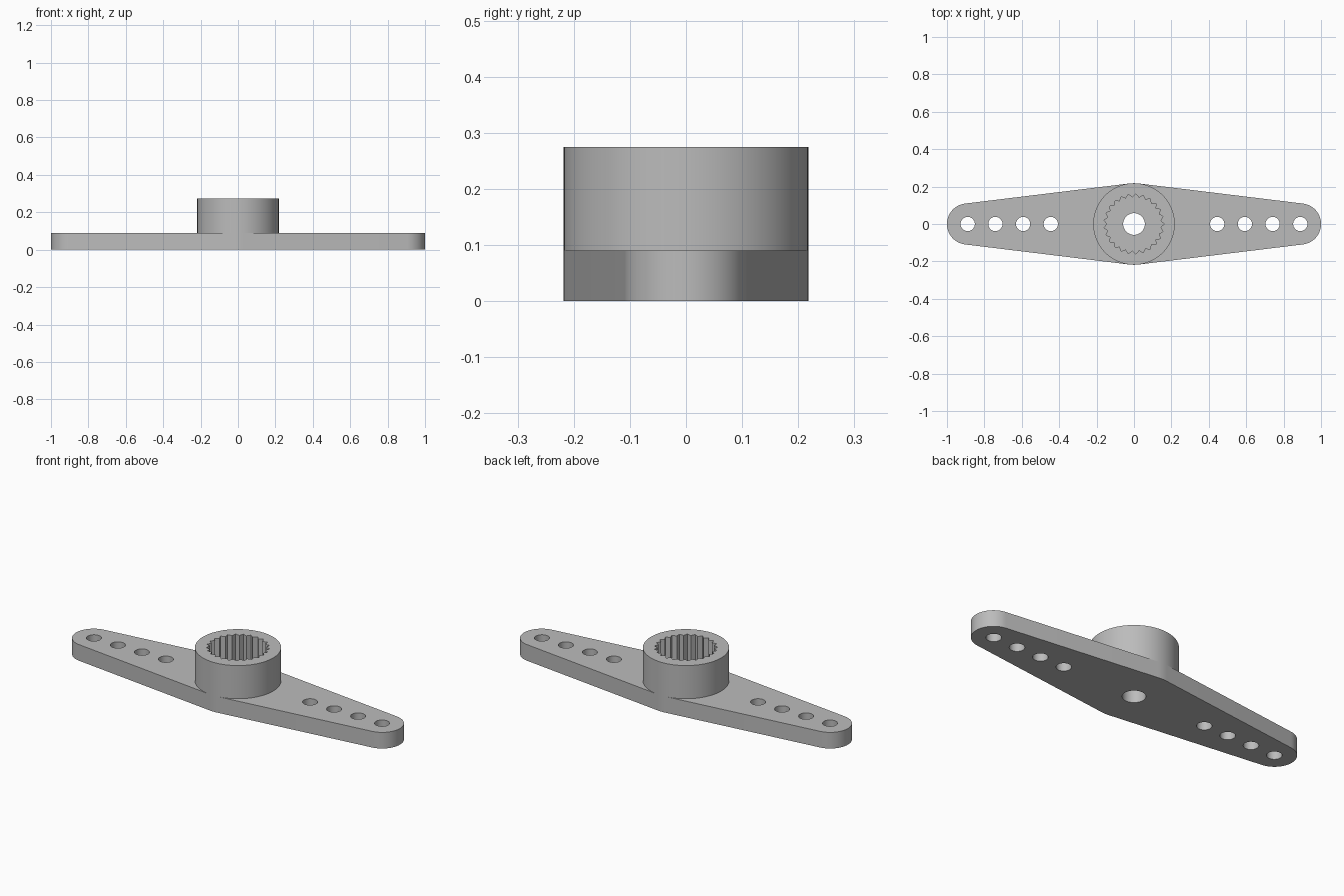
import bpy, bmesh
from math import sin, cos, asin, pi

if "Cube" in bpy.data.objects:
    bpy.data.objects.remove(bpy.data.objects["Cube"])

PLATE_TOP, HUB_TOP = 0.09, 0.275
HUB_R, TIP_R, TIP_X = 0.218, 0.11, 0.89
TEETH = 25

plastic = bpy.data.materials.new("grey plastic")
plastic.use_nodes = True
grey = (0.5, 0.5, 0.5, 1)
plastic.diffuse_color = grey
plastic.node_tree.nodes["Principled BSDF"].inputs["Base Color"].default_value = grey


def arc(cx, r, start, end, steps):
    angles = [start + (end - start) * i / steps for i in range(steps + 1)]
    return [(cx + r * cos(a), r * sin(a)) for a in angles]


def circle(cx, r, steps=64):
    return arc(cx, r, 0, 2 * pi, steps)[:-1]


def prism(name, outline, z0, z1):
    bm = bmesh.new()
    base = bm.faces.new([bm.verts.new((x, y, z0)) for x, y in outline])
    top = bmesh.ops.extrude_face_region(bm, geom=[base])["geom"]
    for v in top:
        if isinstance(v, bmesh.types.BMVert):
            v.co.z = z1
    bmesh.ops.recalc_face_normals(bm, faces=bm.faces)
    mesh = bpy.data.meshes.new(name)
    bm.to_mesh(mesh)
    bm.free()
    mesh.materials.append(plastic)
    obj = bpy.data.objects.new(name, mesh)
    bpy.context.collection.objects.link(obj)
    return obj


def combine(target, tool, operation):
    mod = target.modifiers.new(operation.lower(), 'BOOLEAN')
    mod.object, mod.operation, mod.solver = tool, operation, 'EXACT'
    bpy.context.view_layer.objects.active = target
    bpy.ops.object.modifier_apply(modifier=mod.name)
    bpy.data.objects.remove(tool)


# Tapered double arm: rounded tips joined to the hub circle by tangent lines
t = pi / 2 - asin((HUB_R - TIP_R) / TIP_X)
outline = (arc(TIP_X, TIP_R, -t, t, 32) + arc(0, HUB_R, t, pi - t, 6)
           + arc(-TIP_X, TIP_R, pi - t, pi + t, 32) + arc(0, HUB_R, pi + t, 2 * pi - t, 6))
horn = prism("double_arm_horn", outline, 0, PLATE_TOP)

# Round hub above the arm, with a toothed socket
hub = prism("hub", circle(0, HUB_R, 96), PLATE_TOP, HUB_TOP)
teeth = []
for i in range(2 * TEETH):
    a, r = pi * i / TEETH, 0.143 if i % 2 else 0.161
    teeth.append((r * cos(a), r * sin(a)))
combine(hub, prism("socket_cutter", teeth, PLATE_TOP - 0.05, HUB_TOP + 0.05), 'DIFFERENCE')

# Screw hole and the row of linkage holes on each arm
combine(horn, prism("screw_cutter", circle(0, 0.058), -0.05, 0.2), 'DIFFERENCE')
for side in (-1, 1):
    for i in range(4):
        x = side * (0.445 + 0.148 * i)
        combine(horn, prism("hole_cutter", circle(x, 0.038, 40), -0.05, 0.2), 'DIFFERENCE')

# Smooth the round walls, keep the rims and teeth sharp
for obj in (horn, hub):
    bpy.ops.object.select_all(action='DESELECT')
    obj.select_set(True)
    bpy.context.view_layer.objects.active = obj
    bpy.ops.object.shade_smooth_by_angle(angle=0.5)
